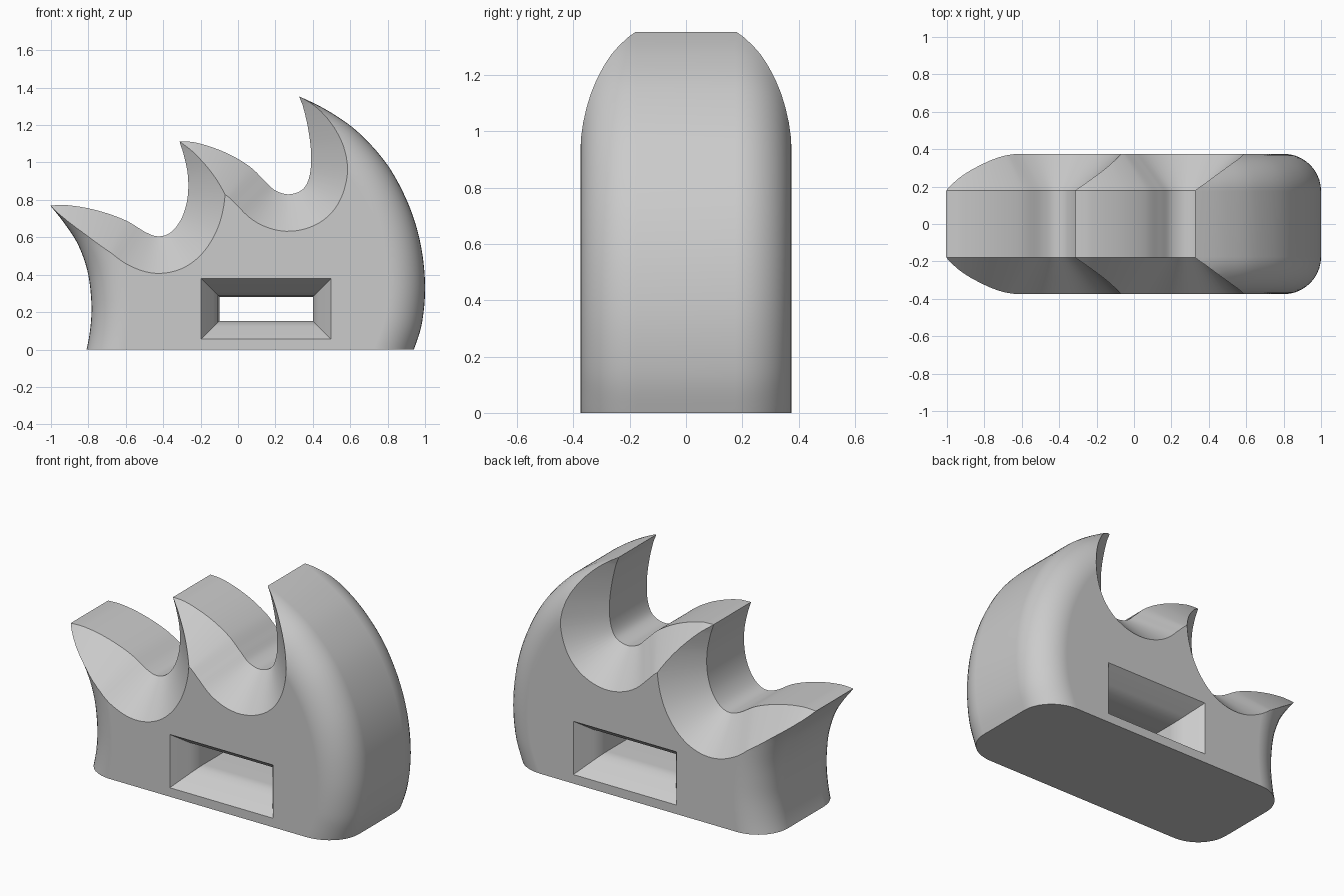
import bpy, bmesh, math
from mathutils import Vector

cube = bpy.data.objects.get("Cube")
if cube:
    bpy.data.objects.remove(cube, do_unlink=True)

HALF = 0.375      # half thickness of the block
FILLET = 0.2      # rounding of the upright ends


def smooth(points, steps=7):
    """Catmull-Rom curve through a few (x, z) points."""
    p = [Vector(q) for q in points]
    p = [2 * p[0] - p[1]] + p + [2 * p[-1] - p[-2]]
    out = []
    for a, b, c, d in zip(p, p[1:], p[2:], p[3:]):
        for i in range(steps):
            t = i / steps
            out.append(0.5 * (2 * b + (c - a) * t + (2 * a - 5 * b + 4 * c - d) * t * t
                              + (3 * b - a - 3 * c + d) * t ** 3))
    return out + [p[-2]]


def offset(curve, dist):
    """Shift a curve to the right of its own direction."""
    out = []
    last = len(curve) - 1
    for i, p in enumerate(curve):
        t = (curve[min(i + 1, last)] - curve[max(i - 1, 0)]).normalized()
        out.append(p + Vector((t.y, -t.x)) * dist)
    return out


def loft(name, rings):
    """Skin matching (y, outline) rings into a closed solid."""
    bm = bmesh.new()
    loops = [[bm.verts.new((p[0], y, p[1])) for p in outline] for y, outline in rings]
    n = len(loops[0])
    for a, b in zip(loops, loops[1:]):
        for i in range(n):
            j = (i + 1) % n
            bm.faces.new((a[i], a[j], b[j], b[i]))
    bm.faces.new(loops[0])
    bm.faces.new(loops[-1])
    # Trim flat on the floor
    cut = bmesh.ops.bisect_plane(bm, geom=bm.verts[:] + bm.edges[:] + bm.faces[:],
                                 plane_co=(0, 0, 0), plane_no=(0, 0, -1), clear_outer=True)
    rim = [e for e in cut["geom_cut"] if isinstance(e, bmesh.types.BMEdge)]
    if rim:
        bmesh.ops.holes_fill(bm, edges=rim)
    bmesh.ops.recalc_face_normals(bm, faces=bm.faces[:])
    mesh = bpy.data.meshes.new(name)
    bm.to_mesh(mesh)
    bm.free()
    obj = bpy.data.objects.new(name, mesh)
    bpy.context.collection.objects.link(obj)
    return obj


def mirrored(half):
    """Rings for both sides from (y, value) pairs, y rising from the middle."""
    return [(-y, v) for y, v in reversed(half)] + half


# Block with rounded ends
left_end = smooth([(-.86, -.16), (-.81, 0), (-.787, .14), (-.785, .27), (-.805, .42),
                   (-.855, .56), (-.925, .67), (-1, .765), (-1.1, .88)])
right_end = smooth([(0, 1.44), (.19, 1.405), (.345, 1.345), (.5, 1.265), (.65, 1.155),
                    (.8, .985), (.91, .78), (.975, .57), (1, .35), (.985, .15),
                    (.94, 0), (.87, -.16)])


def block_outline(inset):
    return offset(left_end, inset) + [Vector((-.7, 1.45))] + offset(right_end, inset)


half = []
for k in range(11):
    a = math.radians(9 * k)
    half.append((HALF - FILLET + FILLET * math.sin(a),
                 block_outline(FILLET * (1 - math.cos(a)))))
body = loft("flame_block", mirrored(half))

# Flared scoops that leave the three flame tips
low_curve = smooth([(-1.3, .74), (-1, .77), (-.88, .768), (-.74, .74), (-.6, .69),
                    (-.49, .625), (-.42, .605), (-.355, .63), (-.3, .705), (-.27, .81),
                    (-.268, .93), (-.29, 1.04), (-.312, 1.11), (-.37, 1.3)])
high_curve = smooth([(-.6, 1.11), (-.31, 1.113), (-.2, 1.1), (-.06, 1.05), (.06, .98),
                     (.14, .905), (.2, .85), (.275, .83), (.35, .86), (.385, .94),
                     (.39, 1.06), (.375, 1.18), (.35, 1.29), (.33, 1.345), (.25, 1.55)])


def scoop(name, curve):
    lid = [Vector((curve[-1].x, 1.8)), Vector((curve[0].x, 1.8))]
    flare = [(.18, 0), (HALF, .198), (.46, .285)]
    return loft(name, mirrored([(y, offset(curve, d) + lid) for y, d in flare]))


# Flared window through the block
def window_outline(grow):
    x0, x1, z0, z1 = -.1 - grow, .4 + grow, .153 - grow, .282 + grow
    return [(x0, z0), (x1, z0), (x1, z1), (x0, z1)]


window = loft("window_cutter", mirrored([(y, window_outline(g)) for y, g in
              [(.19, 0), (.235, .008), (.28, .03), (HALF, .098), (.395, .112)]]))

cutters = [scoop("low_scoop_cutter", low_curve),
           scoop("high_scoop_cutter", high_curve), window]
bpy.context.view_layer.objects.active = body
for cutter in cutters:
    mod = body.modifiers.new("cut", "BOOLEAN")
    mod.operation = "DIFFERENCE"
    mod.solver = "EXACT"
    mod.object = cutter
    bpy.ops.object.modifier_apply(modifier=mod.name)
    bpy.data.objects.remove(cutter, do_unlink=True)

# Single grey material
grey = bpy.data.materials.new("light_grey")
grey.use_nodes = True
colour = (.6, .6, .6, 1)
grey.diffuse_color = colour
grey.node_tree.nodes["Principled BSDF"].inputs["Base Color"].default_value = colour
body.data.materials.clear()
body.data.materials.append(grey)
for face in body.data.polygons:
    face.material_index = 0

# Smooth faces with crisp creases
bpy.ops.object.select_all(action="DESELECT")
body.select_set(True)
bpy.ops.object.shade_smooth_by_angle(angle=math.radians(28))
weighted = body.modifiers.new("even_shading", "WEIGHTED_NORMAL")
weighted.keep_sharp = True
